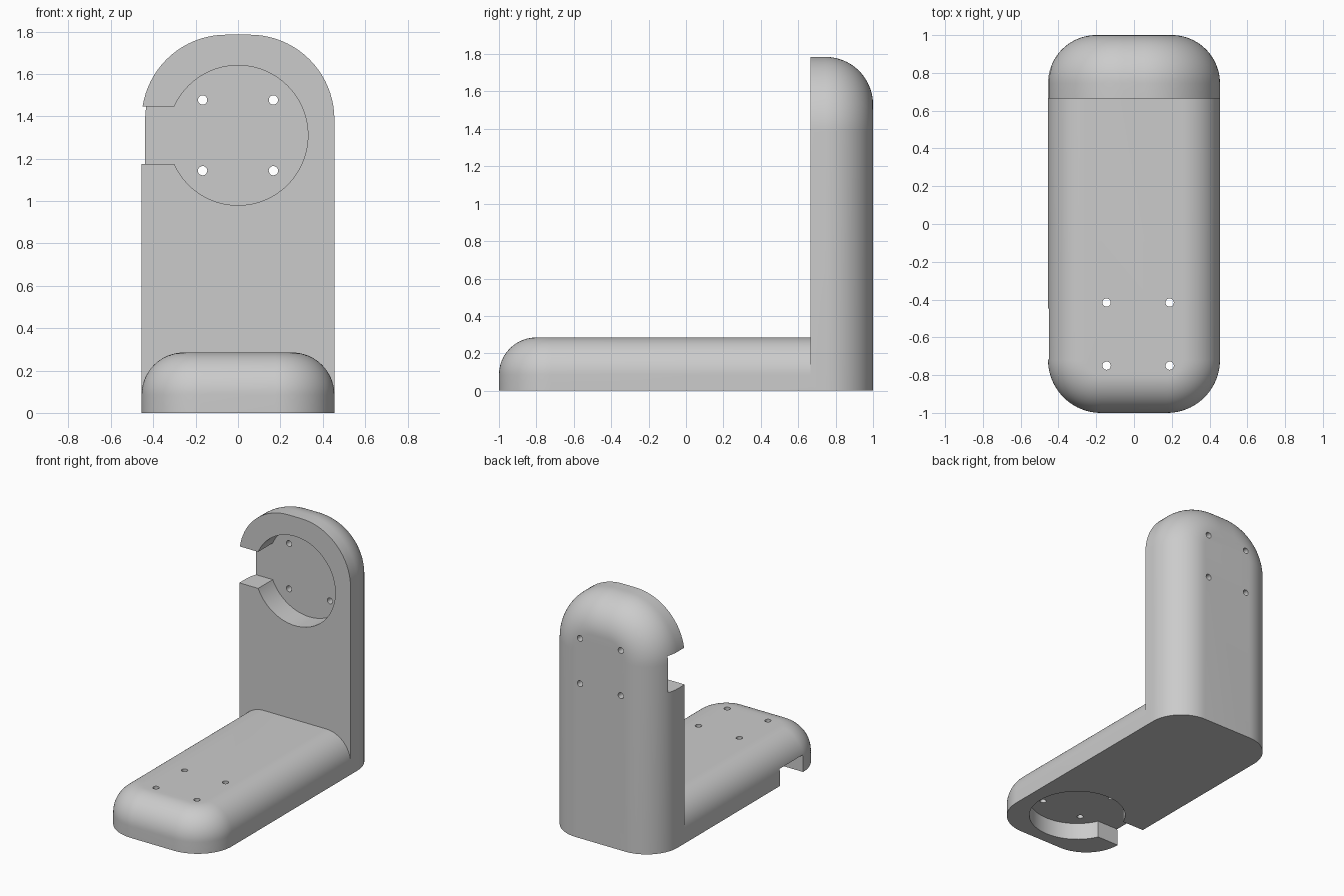
import bpy, bmesh
from math import sin, cos, pi
from mathutils import Matrix, Vector

cube = bpy.data.objects.get("Cube")
if cube:
    bpy.data.objects.remove(cube, do_unlink=True)

grey = bpy.data.materials.new("plain grey")
grey.use_nodes = True
colour = (0.6, 0.6, 0.6, 1)
grey.diffuse_color = colour
grey.node_tree.nodes["Principled BSDF"].inputs["Base Color"].default_value = colour

HALF_W = 0.455
STEPS = 20


def make_object(name, bm):
    bmesh.ops.recalc_face_normals(bm, faces=bm.faces)
    mesh = bpy.data.meshes.new(name)
    bm.to_mesh(mesh)
    bm.free()
    mesh.materials.append(grey)
    obj = bpy.data.objects.new(name, mesh)
    bpy.context.collection.objects.link(obj)
    return obj


def arch_outline(length, corner, inset):
    """Straight foot at v = 0, two rounded corners at v = length."""
    pts = [(-HALF_W + inset, 0), (HALF_W - inset, 0)]
    r = corner - inset
    for side, start in ((1, 0), (-1, pi / 2)):
        for i in range(STEPS + 1):
            a = start + pi / 2 * i / STEPS
            pts.append((side * (HALF_W - corner) + r * cos(a),
                        length - corner + r * sin(a)))
    return pts


def arm(name, length, corner, thickness, fillet, place):
    """Arch-shaped slab whose far face has a rounded rim."""
    levels = [(0, 0)]
    for i in range(STEPS + 1):
        a = pi / 2 * i / STEPS
        levels.append((fillet * (1 - cos(a)), thickness - fillet + fillet * sin(a)))
    bm = bmesh.new()
    rings = [[bm.verts.new(place(u, v, w)) for u, v in arch_outline(length, corner, inset)]
             for inset, w in levels]
    n = len(rings[0])
    for low, high in zip(rings, rings[1:]):
        for i in range(n):
            j = (i + 1) % n
            bm.faces.new((low[i], low[j], high[j], high[i]))
    bm.faces.new(rings[0])
    bm.faces.new(rings[-1])
    return make_object(name, bm)


def boolean(target, tool, operation):
    mod = target.modifiers.new(operation.lower(), 'BOOLEAN')
    mod.operation, mod.solver, mod.object = operation, 'EXACT', tool
    bpy.context.view_layer.objects.active = target
    bpy.ops.object.modifier_apply(modifier=mod.name)
    bpy.data.objects.remove(tool, do_unlink=True)


def cut_cylinder(target, frame, u, v, radius, depth, sides):
    bm = bmesh.new()
    bmesh.ops.create_cone(bm, cap_ends=True, segments=sides, radius1=radius,
                          radius2=radius, depth=depth + 0.2,
                          matrix=frame @ Matrix.Translation((u, v, depth / 2 - 0.1)))
    boolean(target, make_object("round_cutter", bm), 'DIFFERENCE')


def cut_mount(target, frame, depth):
    """Round pocket, cable slot towards -x and four screw holes."""
    cut_cylinder(target, frame, 0, 0, 0.33, depth, 96)
    bm = bmesh.new()
    bmesh.ops.create_cube(bm, size=1, matrix=frame
                          @ Matrix.Translation((-0.4, 0, depth / 2 - 0.1))
                          @ Matrix.Diagonal((0.6, 0.27, depth + 0.2, 1)))
    boolean(target, make_object("slot_cutter", bm), 'DIFFERENCE')
    for u in (-0.167, 0.167):
        for v in (-0.167, 0.167):
            cut_cylinder(target, frame, u, v, 0.022, 0.6, 20)


# Upright back arm and flat base arm, joined into one L shape
FRONT, JOIN = 0.665, 0.7
bracket = arm("bracket", 1.785, 0.4, 1 - FRONT, 0.255,
              lambda u, v, w: Vector((u, FRONT + w, v)))
base = arm("base_arm", 1 + JOIN, 0.28, 0.285, 0.2,
           lambda u, v, w: Vector((u, JOIN - v, w)))
boolean(bracket, base, 'UNION')

# Mounts: one in the front of the upright, one under the base
cut_mount(bracket, Matrix.Translation((0, FRONT, 1.31)) @ Matrix.Rotation(-pi / 2, 4, 'X'), 0.17)
cut_mount(bracket, Matrix.Translation((0.022, -0.583, 0)), 0.125)

bpy.ops.object.select_all(action='DESELECT')
bracket.select_set(True)
bpy.context.view_layer.objects.active = bracket
bpy.ops.object.shade_smooth_by_angle(angle=pi / 6)
